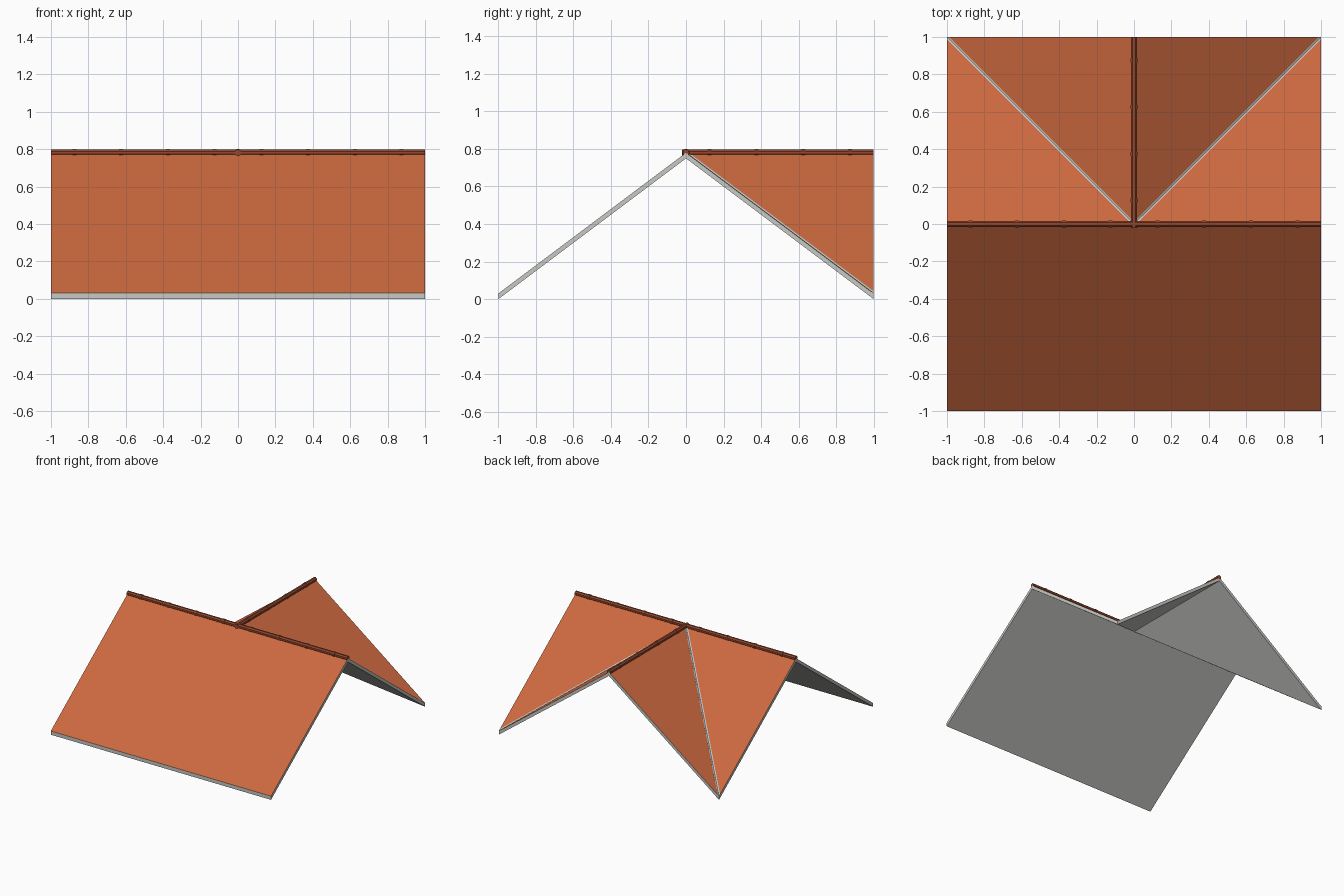
import bpy, bmesh, math
from mathutils import Matrix, Vector

if "Cube" in bpy.data.objects:
    bpy.data.objects.remove(bpy.data.objects["Cube"])

RISE, THICK = 0.75, 0.03          # ridge height of the underside, vertical slab thickness


def material(name, rgb):
    m = bpy.data.materials.new(name)
    m.diffuse_color = (*rgb, 1)
    m.use_nodes = True
    m.node_tree.nodes["Principled BSDF"].inputs["Base Color"].default_value = m.diffuse_color
    return m


TILE = material("orange tile", (0.60, 0.14, 0.05))
RIDGE = material("dark ridge tile", (0.30, 0.065, 0.027))
TRIM = material("light grey trim", (0.58, 0.58, 0.56))


def finish(name, bm, mats):
    bmesh.ops.recalc_face_normals(bm, faces=bm.faces)
    me = bpy.data.meshes.new(name)
    for m in mats:
        me.materials.append(m)
    for f in bm.faces:
        if len(mats) > 1 and f.normal.z > 0.3:
            f.material_index = 1      # tiled upper faces
    bm.to_mesh(me)
    bm.free()
    ob = bpy.data.objects.new(name, me)
    bpy.context.collection.objects.link(ob)
    return ob


def slab(name, outline, thick=THICK, mats=(TRIM, TILE)):
    """Sloping panel with plumb-cut edges."""
    bm = bmesh.new()
    face = bm.faces.new([bm.verts.new(p) for p in outline])
    ext = bmesh.ops.extrude_face_region(bm, geom=[face], use_keep_orig=True)
    top = [v for v in ext["geom"] if isinstance(v, bmesh.types.BMVert)]
    bmesh.ops.translate(bm, verts=top, vec=(0, 0, thick))
    return finish(name, bm, mats)


# Front slope, and the back slopes and wing slopes that meet in the valleys
slab("front_slope", [(-1, -1, 0), (1, -1, 0), (1, 0, RISE), (-1, 0, RISE)])
for side, s in (("left", -1), ("right", 1)):
    slab(side + "_back_slope", [(0, 0, RISE), (s, 0, RISE), (s, 1, 0)])
    slab(side + "_wing_slope", [(0, 0, RISE), (s, 1, 0), (0, 1, RISE)])
    # Valley flashing, a thin strip on each side of the crease
    w, z = 0.013, RISE + THICK - 0.001
    slab(side + "_valley_back", [(0, 0, z), (s * w, 0, z), (s, 1 - w, z - RISE * (1 - w)),
                                 (s, 1, z - RISE)], 0.003, (TRIM,))
    slab(side + "_valley_wing", [(0, 0, z), (0, w, z), (s * (1 - w), 1, z - RISE * (1 - w)),
                                 (s, 1, z - RISE)], 0.003, (TRIM,))


def ridge(name, start, end, joints):
    """Ridge cap tube with slightly raised collars at the joints."""
    bm = bmesh.new()
    start, end = Vector(start), Vector(end)
    axis = (end - start).normalized()
    rot = axis.to_track_quat('Z', 'Y').to_matrix().to_4x4() @ Matrix.Rotation(math.pi / 8, 4, 'Z')

    def tube(mid, length, r):
        bmesh.ops.create_cone(bm, cap_ends=True, segments=8, radius1=r, radius2=r,
                              depth=length, matrix=Matrix.Translation(mid) @ rot)
    tube((start + end) / 2, (end - start).length, 0.018)
    for j in joints:
        tube(Vector((0, 0, start.z)) + axis * j, 0.022, 0.0205)
    finish(name, bm, (RIDGE,))


RZ = 0.781
ridge("main_ridge", (-1, 0, RZ), (1, 0, RZ), [-0.875 + 0.25 * i for i in range(8)])
ridge("wing_ridge", (0, -0.02, RZ), (0, 1, RZ), [0.125 + 0.25 * i for i in range(4)])
